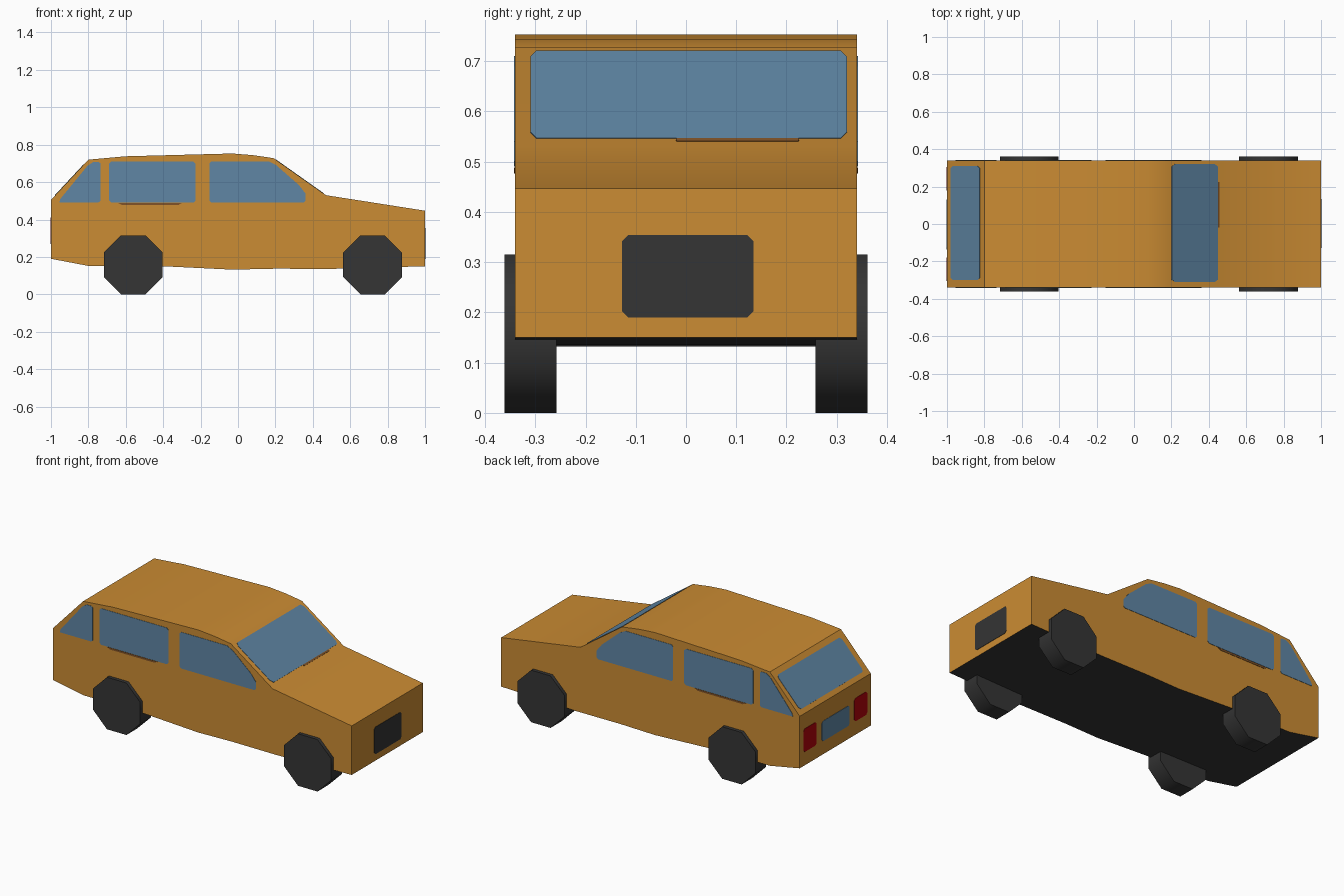
import bpy, bmesh, math
from mathutils import Vector

if "Cube" in bpy.data.objects:
    bpy.data.objects.remove(bpy.data.objects["Cube"])


def material(name, rgb):
    m = bpy.data.materials.new(name)
    m.diffuse_color = (*rgb, 1)
    m.use_nodes = True
    m.node_tree.nodes["Principled BSDF"].inputs["Base Color"].default_value = m.diffuse_color
    return m


ORANGE = material("orange paint", (0.60, 0.262, 0.033))
DARK = material("dark rubber", (0.035, 0.035, 0.035))
GLASS = material("blue glass", (0.115, 0.24, 0.375))
RED = material("red lamp", (0.45, 0.001, 0.003))
BROWN = material("brown trim", (0.22, 0.085, 0.02))


def prism(name, points, depth, mats):
    """Extrude a closed 3D outline along the depth vector."""
    bm = bmesh.new()
    face = bm.faces.new([bm.verts.new(p) for p in points])
    out = bmesh.ops.extrude_face_region(bm, geom=[face], use_keep_orig=True)
    moved = [g for g in out["geom"] if isinstance(g, bmesh.types.BMVert)]
    bmesh.ops.translate(bm, verts=moved, vec=depth)
    bmesh.ops.recalc_face_normals(bm, faces=bm.faces)
    mesh = bpy.data.meshes.new(name)
    bm.to_mesh(mesh)
    bm.free()
    obj = bpy.data.objects.new(name, mesh)
    bpy.context.collection.objects.link(obj)
    for m in mats:
        mesh.materials.append(m)
    return obj


def smooth(obj, degrees):
    bpy.ops.object.select_all(action="DESELECT")
    obj.select_set(True)
    bpy.context.view_layer.objects.active = obj
    bpy.ops.object.shade_smooth_by_angle(angle=math.radians(degrees))


def rounded(a0, a1, b0, b1, c=0.012):
    """Rectangle with clipped corners."""
    return [(a0 + c, b0), (a1 - c, b0), (a1, b0 + c), (a1, b1 - c),
            (a1 - c, b1), (a0 + c, b1), (a0, b1 - c), (a0, b0 + c)]


# Body: side profile pulled across the width, dark underneath
W = 0.34
profile = [(-1, 0.19), (-1, 0.505), (-0.8, 0.72), (-0.6, 0.738), (-0.03, 0.753),
           (0.08, 0.744), (0.19, 0.728), (0.47, 0.53), (1, 0.447), (1, 0.15),
           (0.5, 0.136), (0.2, 0.137), (-0.03, 0.132), (-0.4, 0.15), (-0.8, 0.152)]
body = prism("body", [(x, -W, z) for x, z in profile], (0, 2 * W, 0), [ORANGE, DARK])
for p in body.data.polygons:
    p.material_index = 1 if p.normal.z < -0.5 else 0
smooth(body, 30)

# Wheels: octagons with flat bottoms
R = 0.1575 / math.cos(math.pi / 8)
for end, cx in (("rear", -0.56), ("front", 0.72)):
    for side, s in (("right", -1), ("left", 1)):
        ring = [(cx + R * math.cos((i + 0.5) * math.pi / 4), s * 0.258,
                 0.1575 + R * math.sin((i + 0.5) * math.pi / 4)) for i in range(8)]
        smooth(prism(f"{end}_{side}_wheel", ring, (0, s * 0.103, 0), [DARK]), 50)

# Side windows and the trim below them, on both sides
side_parts = {
    "rear_side_window": (GLASS, [(-0.955, 0.492), (-0.745, 0.492), (-0.735, 0.5),
                                 (-0.735, 0.7), (-0.745, 0.707), (-0.775, 0.707),
                                 (-0.805, 0.687), (-0.95, 0.51)]),
    "middle_side_window": (GLASS, rounded(-0.69, -0.226, 0.49, 0.71)),
    "front_side_window": (GLASS, [(-0.142, 0.49), (0.35, 0.49), (0.36, 0.5), (0.36, 0.54),
                                  (0.325, 0.585), (0.205, 0.69), (0.165, 0.71),
                                  (-0.142, 0.71), (-0.152, 0.7), (-0.152, 0.5)]),
    "side_trim": (BROWN, [(-0.64, 0.488), (-0.62, 0.477), (-0.32, 0.477), (-0.30, 0.488)]),
}
for part, (mat, pts) in side_parts.items():
    for side, s in (("right", -1), ("left", 1)):
        prism(f"{side}_{part}", [(x, s * (W - 0.001), z) for x, z in pts],
              (0, s * 0.003, 0), [mat])


# Plates that lie on a sloped or upright end panel of the profile
def panel(name, top, bottom, pts, mat):
    """pts are (y, height) pairs; height is mapped onto the line bottom-top."""
    t, b = Vector((top[0], 0, top[1])), Vector((bottom[0], 0, bottom[1]))
    n = (t - b).cross(Vector((0, 1, 0))).normalized()
    if n.x * (t.x + b.x) < 0:
        n.negate()
    outline = [b.lerp(t, (z - b.z) / (t.z - b.z)) + Vector((0, y, 0)) - n * 0.001
               for y, z in pts]
    prism(name, outline, n * 0.003, [mat])


screen = ((0.19, 0.728), (0.47, 0.53))
hatch = ((-0.8, 0.72), (-1, 0.505))
nose = ((1, 0.447), (1, 0.15))
tail = ((-1, 0.505), (-1, 0.19))
panel("windscreen", *screen, rounded(-0.31, 0.32, 0.546, 0.72), GLASS)
panel("windscreen_trim", *screen, rounded(-0.02, 0.225, 0.54, 0.546, 0.002), BROWN)
panel("rear_window", *hatch, rounded(-0.30, 0.31, 0.527, 0.694), GLASS)
panel("grille", *nose, rounded(-0.127, 0.134, 0.19, 0.354), DARK)
panel("tail_plate", *tail, rounded(-0.135, 0.13, 0.27, 0.392), GLASS)
for side, s in (("right", -1), ("left", 1)):
    ys = sorted((s * 0.18, s * 0.305))
    panel(f"{side}_tail_lamp", *tail, rounded(*ys, 0.272, 0.412), RED)
